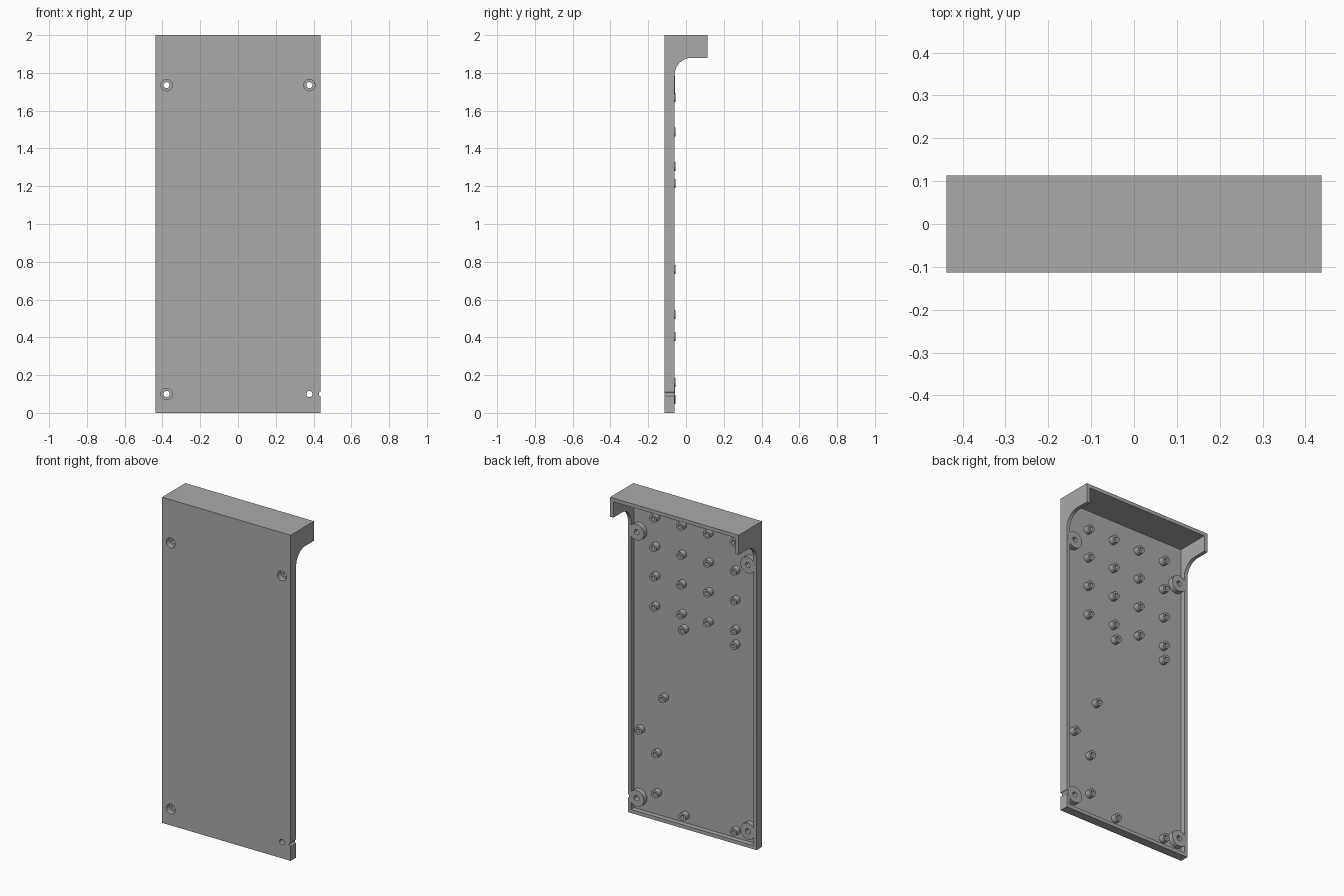
import bpy, bmesh, math
from mathutils import Vector, Matrix

cube = bpy.data.objects.get("Cube")
if cube:
    bpy.data.objects.remove(cube, do_unlink=True)

grey = bpy.data.materials.new("plain grey")
grey.use_nodes = True
COLOUR = (0.4, 0.4, 0.4, 1)
grey.diffuse_color = COLOUR
grey.node_tree.nodes["Principled BSDF"].inputs["Base Color"].default_value = COLOUR

HALF_W, FRONT, BACK, TOP = 0.437, -0.113, 0.113, 2.0
RIM, FLOOR, WALL = -0.06, -0.09, 0.022


def finish(name, bm):
    bmesh.ops.recalc_face_normals(bm, faces=bm.faces)
    mesh = bpy.data.meshes.new(name)
    bm.to_mesh(mesh)
    bm.free()
    obj = bpy.data.objects.new(name, mesh)
    bpy.context.collection.objects.link(obj)
    mesh.materials.append(grey)
    return obj


def select_only(obj):
    bpy.ops.object.select_all(action="DESELECT")
    obj.select_set(True)
    bpy.context.view_layer.objects.active = obj


def smooth(obj):
    select_only(obj)
    bpy.ops.object.shade_smooth_by_angle(angle=math.radians(35))


def lathe(bm, profile, x, z, steps=28):
    """Spin a closed (radius, y) profile about a y-direction axis at x, z."""
    rings = []
    for i in range(steps):
        a = math.tau * i / steps
        rings.append([bm.verts.new((x + r * math.cos(a), y, z + r * math.sin(a)))
                      for r, y in profile])
    n = len(profile)
    for i in range(steps):
        p, q = rings[i], rings[(i + 1) % steps]
        for j in range(n):
            k = (j + 1) % n
            bm.faces.new((p[j], p[k], q[k], q[j]))


def rod(x, z, radius):
    bm = bmesh.new()
    place = Matrix.Translation((x, -0.1, z)) @ Matrix.Rotation(math.pi / 2, 4, "X")
    bmesh.ops.create_cone(bm, cap_ends=True, segments=28, radius1=radius,
                          radius2=radius, depth=0.16, matrix=place)
    return finish("cutter", bm)


def box(lo, hi):
    bm = bmesh.new()
    lo, hi = Vector(lo), Vector(hi)
    size = hi - lo
    bmesh.ops.create_cube(bm, size=1, matrix=Matrix.Translation((lo + hi) / 2)
                          @ Matrix.Diagonal((*size, 1)))
    return finish("cutter", bm)


def cut(obj, cutter):
    cutter.hide_render = True
    mod = obj.modifiers.new("cut", "BOOLEAN")
    mod.operation = "DIFFERENCE"
    mod.solver = "EXACT"
    mod.object = cutter
    select_only(obj)
    bpy.ops.object.modifier_apply(modifier=mod.name)
    bpy.data.objects.remove(cutter, do_unlink=True)


# Shell: side outline with a filleted hood, extruded across the width
fillet = 0.09
hood = 1.88
outline = [(FRONT, 0), (FRONT, TOP), (BACK, TOP), (BACK, hood)]
for i in range(13):
    a = math.pi / 2 * (1 + i / 12)
    outline.append((RIM + fillet + fillet * math.cos(a),
                    hood - fillet + fillet * math.sin(a)))
outline.append((RIM, 0))
bm = bmesh.new()
face = bm.faces.new([bm.verts.new((-HALF_W, y, z)) for y, z in outline])
new = bmesh.ops.extrude_face_region(bm, geom=[face])["geom"]
bmesh.ops.translate(bm, vec=(2 * HALF_W, 0, 0),
                    verts=[v for v in new if isinstance(v, bmesh.types.BMVert)])
shell = finish("cover_shell", bm)

# Tray cavity, open at the back and under the hood
cut(shell, box((-HALF_W + WALL, FLOOR, WALL), (HALF_W - WALL, 0.3, TOP - WALL)))

# Screw holes with corner bosses; one hole is plain, the rest are counterbored
BORE, HEAD, BOSS = 0.016, 0.03, 0.05
bm = bmesh.new()
for x in (-0.378, 0.378):
    for z in (0.1, 1.735):
        plain = x > 0 and z < 1
        head = BORE + 0.0005 if plain else HEAD
        cut(shell, rod(x, z, head))
        base, step, top = FLOOR - 0.0005, -0.08, RIM + 0.0005
        lathe(bm, [(head, base), (head, step), (BORE, step), (BORE, top),
                   (BOSS, top), (BOSS, base)], x, z)
bosses = finish("screw_bosses", bm)

# Small notch in the side edge
cut(shell, rod(HALF_W + 0.002, 0.1, 0.012))

# Hollow standoff posts: a regular grid plus scattered ones
columns = (0.264, 0.082, -0.1, -0.282)
posts = [(x, z) for z in (1.85, 1.67, 1.488, 1.305) for x in columns]
posts += [(0.068, 1.215), (-0.282, 1.215), (0.205, 0.758), (0.366, 0.52),
          (0.252, 0.405), (0.252, 0.16), (0.065, 0.07), (-0.282, 0.07)]
bm = bmesh.new()
for x, z in posts:
    lathe(bm, [(0.011, FLOOR - 0.002), (0.011, -0.055),
               (0.024, -0.055), (0.024, FLOOR - 0.002)], x, z, 20)
standoffs = finish("standoff_posts", bm)

for part in (shell, bosses, standoffs):
    smooth(part)
